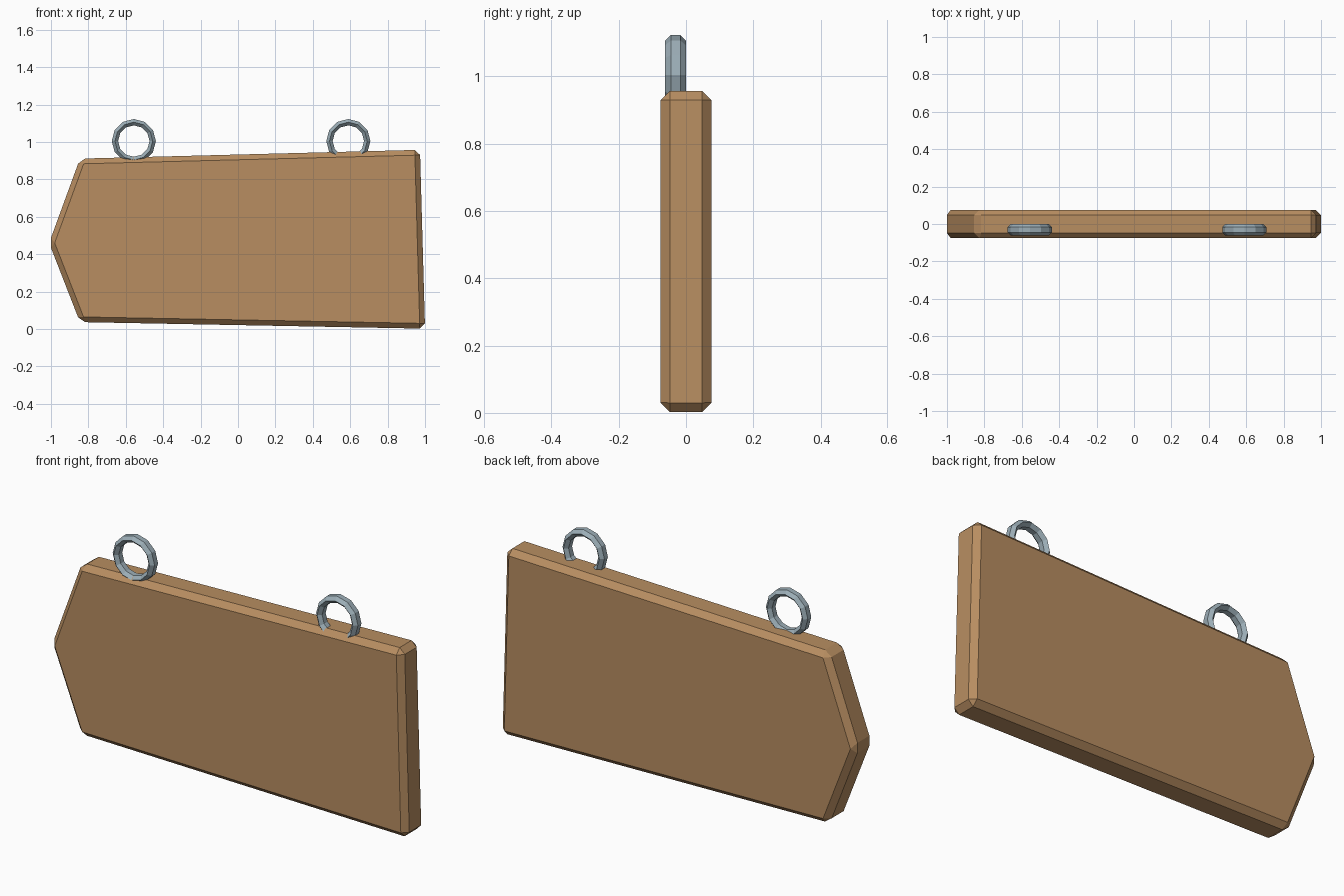
import bpy, bmesh, math
from mathutils import Vector

cube = bpy.data.objects.get("Cube")
if cube:
    bpy.data.objects.remove(cube, do_unlink=True)


def make_material(name, color):
    mat = bpy.data.materials.new(name)
    mat.use_nodes = True
    mat.diffuse_color = color
    mat.node_tree.nodes["Principled BSDF"].inputs["Base Color"].default_value = color
    return mat


def finish(name, bm, mat):
    bmesh.ops.recalc_face_normals(bm, faces=bm.faces)
    mesh = bpy.data.meshes.new(name)
    bm.to_mesh(mesh)
    bm.free()
    mesh.materials.append(mat)
    obj = bpy.data.objects.new(name, mesh)
    bpy.context.collection.objects.link(obj)
    return obj


wood = make_material("warm wood", (0.48, 0.27, 0.12, 1))
metal = make_material("grey metal", (0.33, 0.42, 0.47, 1))

# Pointed plank: extruded outline with every edge chamfered
outline = [(-1.01, 0.46), (-0.845, 0.037), (1.0, 0.002), (0.973, 0.958), (-0.845, 0.911)]
half_depth = 0.076
bm = bmesh.new()
face = bm.faces.new([bm.verts.new((x, -half_depth, z)) for x, z in outline])
extruded = bmesh.ops.extrude_face_region(bm, geom=[face])
moved = [v for v in extruded["geom"] if isinstance(v, bmesh.types.BMVert)]
bmesh.ops.translate(bm, verts=moved, vec=(0, 2 * half_depth, 0))
bmesh.ops.recalc_face_normals(bm, faces=bm.faces)
bmesh.ops.bevel(bm, geom=list(bm.edges), offset=0.028, segments=1,
                profile=0.5, affect='EDGES')
finish("sign_board", bm, wood)


# Hanging ring: six-sided section swept around the depth axis
def hanging_ring(name, x, z, segments=12):
    section = [(0.118, -0.014), (0.118, 0.014), (0.101, 0.031),
               (0.084, 0.014), (0.084, -0.014), (0.101, -0.031)]
    bm = bmesh.new()
    loops = []
    for i in range(segments):
        a = math.tau * i / segments
        loops.append([bm.verts.new(Vector((x + r * math.cos(a), y - 0.031, z + r * math.sin(a))))
                      for r, y in section])
    n = len(section)
    for i in range(segments):
        a, b = loops[i], loops[(i + 1) % segments]
        for j in range(n):
            k = (j + 1) % n
            bm.faces.new((a[j], a[k], b[k], b[j]))
    finish(name, bm, metal)


hanging_ring("right_hanging_ring", -0.557, 1.005)
hanging_ring("left_hanging_ring", 0.59, 1.005)
